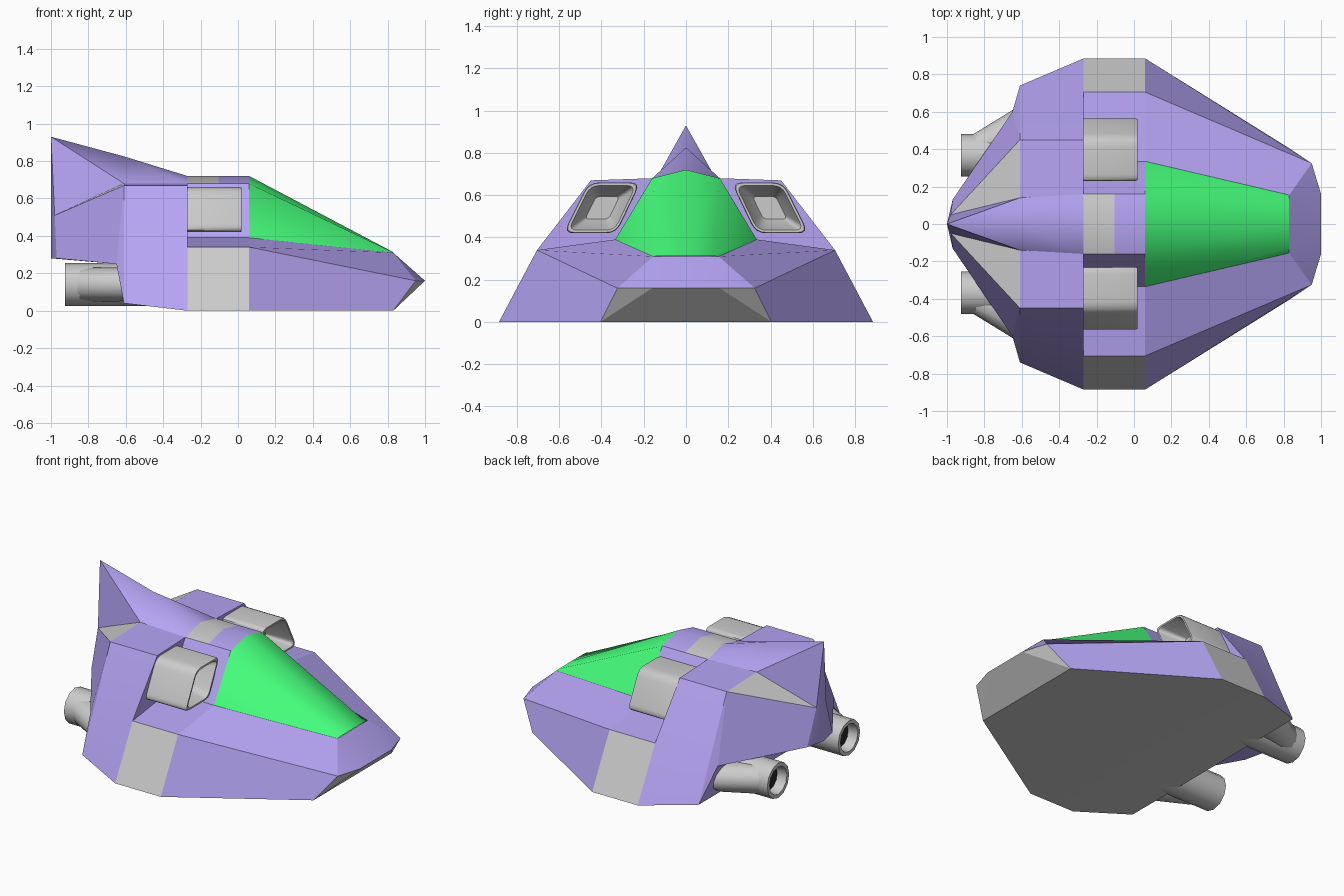
import bpy, bmesh, math
from mathutils import Vector

if "Cube" in bpy.data.objects:
    bpy.data.objects.remove(bpy.data.objects["Cube"])


def material(name, rgb):
    m = bpy.data.materials.new(name)
    m.diffuse_color = (*rgb, 1)
    m.use_nodes = True
    m.node_tree.nodes["Principled BSDF"].inputs["Base Color"].default_value = m.diffuse_color
    return m


PURPLE = material("purple_paint", (0.46, 0.37, 0.90))
GREEN = material("green_glass", (0.06, 1.0, 0.2))
BLACK = material("black_nozzle", (0.02, 0.02, 0.02))


def finish(name, bm, mat, angle):
    me = bpy.data.meshes.new(name)
    bm.to_mesh(me)
    bm.free()
    ob = bpy.data.objects.new(name, me)
    bpy.context.collection.objects.link(ob)
    if mat:
        me.materials.append(mat)
    bpy.ops.object.select_all(action='DESELECT')
    ob.select_set(True)
    bpy.context.view_layer.objects.active = ob
    bpy.ops.object.shade_smooth_by_angle(angle=math.radians(angle))
    mod = ob.modifiers.new("mirror", 'MIRROR')
    mod.use_axis = (False, True, False)
    return ob


def strip(a, b):
    """Quads between two polylines of equal length."""
    return [[a[i], a[i + 1], b[i + 1], b[i]] for i in range(len(a) - 1)]


def patch(name, faces, mat=None, ref=(0, 0, 0.2), angle=20):
    """Mirrored half skin; faces are turned away from the ref point."""
    bm = bmesh.new()
    for f in faces:
        bm.faces.new([bm.verts.new(p) for p in f])
    bmesh.ops.remove_doubles(bm, verts=bm.verts, dist=1e-4)
    bm.normal_update()
    for f in bm.faces:
        if f.normal.dot(f.calc_center_median() - Vector(ref)) < 0:
            f.normal_flip()
    return finish(name, bm, mat, angle)


def loft(name, rings, mat=None, angle=40):
    """Closed loft through rings, capped at both ends, mirrored."""
    bm = bmesh.new()
    vs = [[bm.verts.new(p) for p in r] for r in rings]
    n = len(vs[0])
    for a, b in zip(vs, vs[1:]):
        for i in range(n):
            bm.faces.new([a[i], a[(i + 1) % n], b[(i + 1) % n], b[i]])
    bm.faces.new(vs[0])
    bm.faces.new(vs[-1])
    bmesh.ops.recalc_face_normals(bm, faces=bm.faces)
    return finish(name, bm, mat, angle)


def at(x, yz):
    return [(x, y, z) for y, z in yz]


# Half cross-sections shared by the hull parts
XF, XM, XR = 0.06, -0.27, -0.61
side = [(0.885, 0), (0.705, 0.34)]
recess = [(0.705, 0.34), (0.335, 0.39), (0.16, 0.68)]
roof = [(0.16, 0.68), (0, 0.72)]
shell_mid = side + [(0.45, 0.67), (0.16, 0.68)]
shell_rear = [(0.74, 0.04), (0.60, 0.34), (0.45, 0.67), (0.14, 0.68)]

# Nose
chin, lip, tip = (0.83, 0.405, 0), (0.95, 0.325, 0.16), (1.0, 0.16, 0.16)
brow = (0.83, 0.155, 0.31)
patch("nose_hull", strip(at(XF, side + [(0.335, 0.39)]), [chin, lip, brow])
      + [[brow, lip, tip], [brow, tip, (1, 0, 0.16), (0.83, 0, 0.31)]], PURPLE)

# Canopy
patch("canopy", strip(at(XF, [(0.335, 0.39), (0.16, 0.68), (0, 0.72)]),
                      at(0.83, [(0.155, 0.31), (0.13, 0.312), (0, 0.313)])),
      GREEN, angle=50)

# Underside
edge = [(XR, 0.74, 0.04), (XM, 0.885, 0), (XF, 0.885, 0), chin]
patch("underside", strip(edge, [(x, 0, z) for x, y, z in edge])
      + [[chin, lip, tip], [(0.83, 0, 0), chin, tip, (1, 0, 0.16)]])

# Middle section with its recess for the intakes
patch("side_panel", strip(at(XF, side), at(XM, side)))
patch("recess_skin", strip(at(XF, recess), at(XM, recess))
      + strip(at(XF, roof), at(-0.105, roof)), PURPLE)
patch("roof_panel", strip(at(-0.105, roof), at(XM, roof)))
patch("bulkhead", [at(XM, [(0.705, 0.34), (0.45, 0.67), (0.16, 0.68), (0.335, 0.39)])],
      PURPLE, ref=(-0.6, 0.4, 0.4))

# Rear block
patch("rear_shell", strip(at(XM, shell_mid), at(XR, shell_rear)), PURPLE, ref=(-0.45, 0, 0.2))
heel = (-0.65, 0.60, 0.25)
rear = at(XR, shell_rear)
patch("rear_wall", [[rear[0], heel, (-0.65, 0, 0.25), (XR, 0, 0.04)],
                    [rear[0], rear[1], heel], [rear[1], rear[2], heel]],
      PURPLE, ref=(-0.3, 0, 0.3))

# Tail and fin
notch, skirt = (-0.98, 0.05, 0.51), (-0.97, 0.13, 0.28)
peak, foot, ridge = (-1, 0, 0.93), (-1, 0, 0.28), (XR, 0, 0.825)
patch("tail", [[rear[2], notch, skirt, heel], [notch, peak, foot, skirt],
               [heel, skirt, foot, (-0.65, 0, 0.25)]], PURPLE, ref=(-0.75, 0, 0.45))
patch("tail_panel", [[rear[3], rear[2], notch]], ref=(-0.7, 0, 0.4))
patch("fin", [[(XM, 0.16, 0.68), (XM, 0, 0.72), ridge, rear[3]],
              [rear[3], ridge, peak], [rear[3], peak, notch]], PURPLE, ref=(-0.7, 0, 0.4))


# Intakes: rounded slanted boxes with a dished mouth
def rounded(corners, r=0.05, n=4):
    pts = []
    for i, c in enumerate(corners):
        c = Vector(c)
        a = c + (Vector(corners[i - 1]) - c).normalized() * r
        b = c + (Vector(corners[(i + 1) % 4]) - c).normalized() * r
        for k in range(n + 1):
            t = k / n
            pts.append(a * (1 - t) ** 2 + c * 2 * t * (1 - t) + b * t * t)
    return pts


mouth = rounded([(0.215, 0.66), (0.46, 0.66), (0.58, 0.42), (0.33, 0.42)])
mid = Vector((0.396, 0.54))
loft("intake", [at(x, [mid + (p - mid) * s for p in mouth])
                for x, s in [(-0.28, 1), (0.01, 1), (0.02, 0.97), (0.02, 0.88),
                             (0.01, 0.85), (-0.07, 0.7), (-0.13, 0.45)]])


# Engines: open tube plus an outward flare
def ring(x, y, z, ry, rz, n=12):
    return [(x, y + ry * math.cos(2 * math.pi * i / n), z + rz * math.sin(2 * math.pi * i / n))
            for i in range(n)]


loft("engine_tube", [ring(x, 0.367, 0.14, r, r) for x, r in
                     [(-0.4, 0.114), (-0.85, 0.114), (-0.925, 0.114),
                      (-0.925, 0.09), (-0.86, 0.08)]])
loft("engine_flare", [ring(-0.86, 0.395, 0.14, 0.085, 0.09), ring(-0.64, 0.49, 0.14, 0.125, 0.09),
                      ring(-0.50, 0.52, 0.14, 0.10, 0.08)])
patch("nozzle_core", [ring(-0.862, 0.367, 0.14, 0.084, 0.084)], BLACK)
